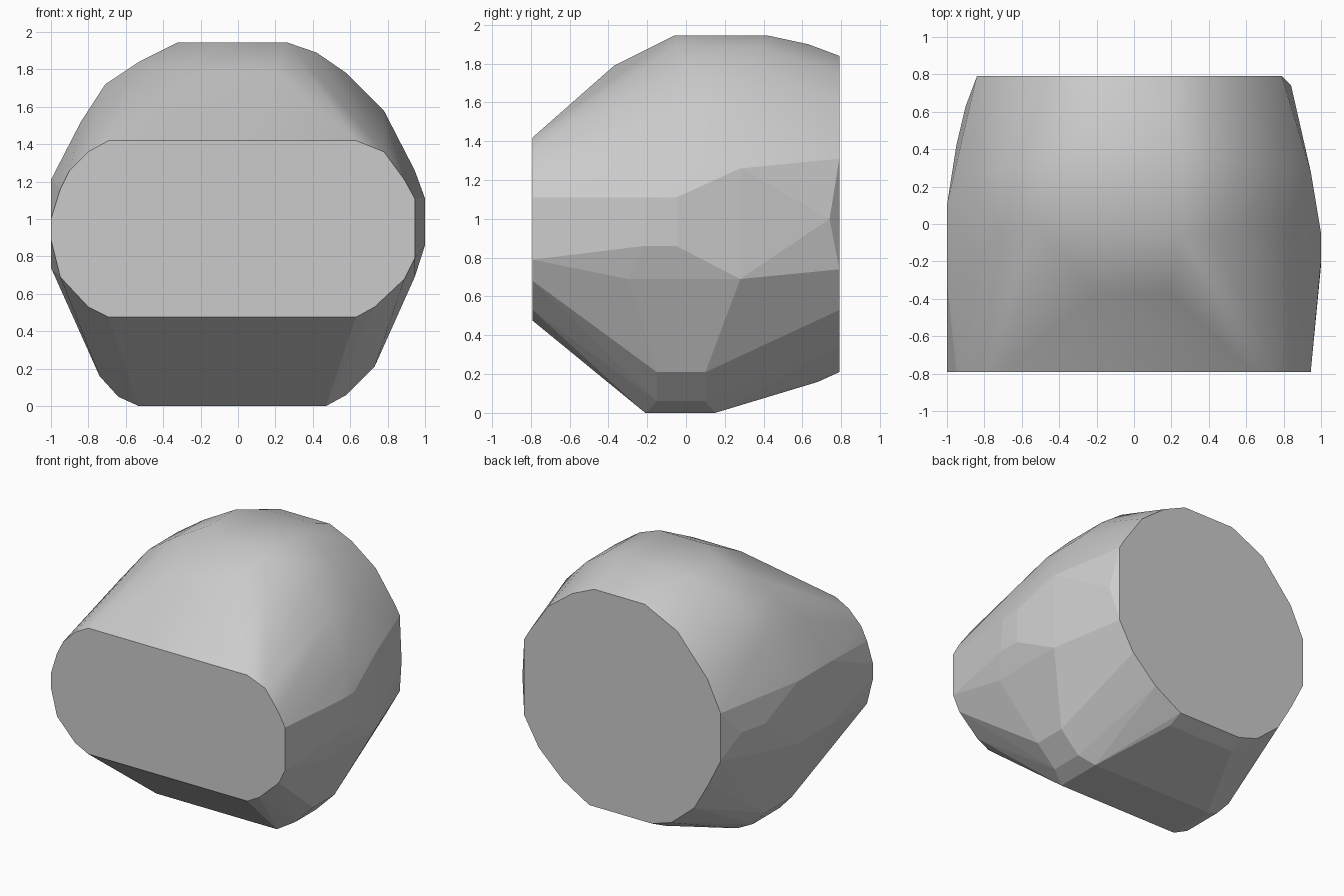
import bpy
import bmesh
import math

cube = bpy.data.objects.get("Cube")
if cube:
    bpy.data.objects.remove(cube, do_unlink=True)

# Flat front cap outline (x, z)
FRONT = [(-0.69, 1.42), (0.63, 1.42), (0.78, 1.36), (0.89, 1.21), (0.945, 1.11),
         (0.945, 0.79), (0.89, 0.68), (0.73, 0.53), (0.63, 0.475), (-0.69, 0.475),
         (-0.80, 0.53), (-0.95, 0.69), (-1.0, 0.89), (-1.0, 1.0), (-0.95, 1.16),
         (-0.90, 1.26), (-0.80, 1.36)]

# Flat back cap outline (x, z)
BACK = [(-0.84, 1.19), (-0.73, 1.42), (-0.48, 1.71), (-0.21, 1.84), (0.21, 1.84),
        (0.39, 1.76), (0.59, 1.61), (0.75, 1.38), (0.79, 1.31), (0.79, 0.74),
        (0.67, 0.53), (0.47, 0.34), (0.25, 0.21), (-0.27, 0.21), (-0.43, 0.26),
        (-0.62, 0.42), (-0.74, 0.63), (-0.84, 0.83)]

# Widest belt: outline point with the depth range it spans (x, z, y_front, y_back)
BELT = [(-0.32, 1.945, 0.10, 0.42), (0.26, 1.945, -0.06, 0.42), (0.42, 1.89, -0.05, 0.37),
        (0.58, 1.78, 0.0, 0.35), (0.78, 1.58, 0.0, 0.30), (0.945, 1.26, -0.05, 0.28),
        (1.0, 1.11, -0.20, -0.05), (1.0, 0.86, -0.22, -0.05), (0.945, 0.69, -0.30, 0.28),
        (0.78, 0.32, -0.15, 0.10), (0.73, 0.21, -0.15, 0.10), (0.58, 0.06, -0.15, 0.10),
        (0.47, 0.0, -0.21, 0.15), (-0.53, 0.0, -0.21, 0.15), (-0.64, 0.05, -0.20, 0.12),
        (-0.74, 0.16, -0.20, 0.12), (-0.85, 0.42, -0.20, 0.15), (-1.0, 0.74, -0.30, 0.10),
        (-1.0, 1.21, -0.30, 0.10), (-0.84, 1.52, -0.20, 0.30), (-0.71, 1.72, -0.05, 0.30),
        (-0.53, 1.84, 0.0, 0.35)]

# Extra corners on the sloping front, rear shoulders and underside (x, y, z)
EXTRA = [(-0.10, -0.06, 1.945), (-0.20, -0.37, 1.79), (0.20, -0.37, 1.79),
         (-0.20, 0.63, 1.90), (0.20, 0.63, 1.90), (-0.30, 0.68, 0.16), (0.25, 0.68, 0.16),
         (0.84, 0.74, 1.0), (-0.95, 0.42, 1.0), (-0.90, 0.63, 1.0)]

DEPTH = 0.79
points = [(x, -DEPTH, z) for x, z in FRONT]
points += [(x, DEPTH, z) for x, z in BACK]
points += [(x, y, z) for x, z, y0, y1 in BELT for y in (y0, y1)]
points += EXTRA

# Wrap the outlines in one faceted skin
bm = bmesh.new()
for p in points:
    bm.verts.new(p)
bmesh.ops.convex_hull(bm, input=list(bm.verts))
bmesh.ops.delete(bm, geom=[v for v in bm.verts if not v.link_faces], context='VERTS')
bmesh.ops.dissolve_limit(bm, angle_limit=math.radians(1.5),
                         verts=list(bm.verts), edges=list(bm.edges))
bmesh.ops.recalc_face_normals(bm, faces=list(bm.faces))

# Soft shading on the crown, flat facets below and on the caps
for f in bm.faces:
    f.smooth = f.normal.z > 0.3
for e in bm.edges:
    e.smooth = e.calc_face_angle(0.0) < math.radians(30)

mesh = bpy.data.meshes.new("faceted_block")
bm.to_mesh(mesh)
bm.free()

# Single plain grey
grey = bpy.data.materials.new("light_grey")
grey.use_nodes = True
colour = (0.6, 0.6, 0.6, 1.0)
grey.diffuse_color = colour
bsdf = next(n for n in grey.node_tree.nodes if n.type == 'BSDF_PRINCIPLED')
bsdf.inputs["Base Color"].default_value = colour
bsdf.inputs["Roughness"].default_value = 0.8
mesh.materials.append(grey)

block = bpy.data.objects.new("faceted_block", mesh)
bpy.context.scene.collection.objects.link(block)
